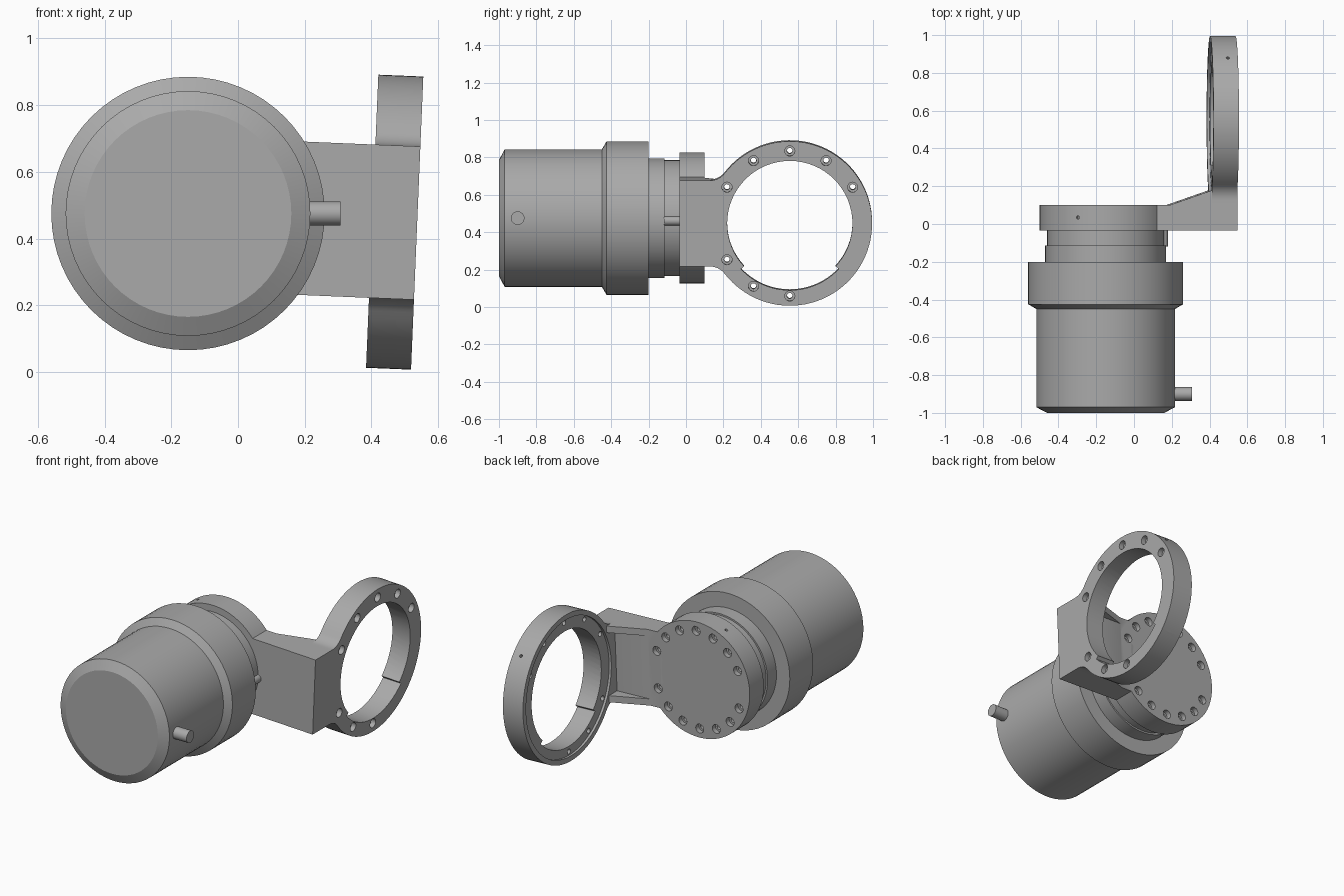
import bpy, bmesh, math
from mathutils import Vector, Matrix

if "Cube" in bpy.data.objects:
    bpy.data.objects.remove(bpy.data.objects["Cube"], do_unlink=True)

metal = bpy.data.materials.new("grey metal")
metal.use_nodes = True
GREY = (0.4, 0.4, 0.4, 1)
metal.diffuse_color = GREY
metal.node_tree.nodes["Principled BSDF"].inputs["Base Color"].default_value = GREY


def make_object(name, bm):
    bmesh.ops.recalc_face_normals(bm, faces=bm.faces)
    mesh = bpy.data.meshes.new(name)
    bm.to_mesh(mesh)
    bm.free()
    mesh.materials.append(metal)
    ob = bpy.data.objects.new(name, mesh)
    bpy.context.collection.objects.link(ob)
    return ob


def lathe(name, profile, center, axis, steps=64):
    """Turn (radius, height) points around an axis."""
    bm = bmesh.new()
    vs = [bm.verts.new((r, 0, h)) for r, h in profile]
    es = [bm.edges.new(p) for p in zip(vs, vs[1:])]
    bmesh.ops.spin(bm, geom=vs + es, cent=(0, 0, 0), axis=(0, 0, 1),
                   angle=math.tau, steps=steps)
    bmesh.ops.remove_doubles(bm, verts=bm.verts, dist=1e-5)
    turn = Vector(axis).to_track_quat('Z', 'Y').to_matrix().to_4x4()
    bm.transform(Matrix.Translation(center) @ turn)
    return make_object(name, bm)


def cylinder(name, r, lo, hi, center, axis, steps=64):
    return lathe(name, [(0, lo), (r, lo), (r, hi), (0, hi)], center, axis, steps)


def prism(name, points, lo, hi, axis):
    """Extrude a flat outline along the x or z axis."""
    place = {"x": lambda a, b: (lo, a, b), "z": lambda a, b: (a, b, lo)}[axis]
    bm = bmesh.new()
    face = bm.faces.new([bm.verts.new(place(*p)) for p in points])
    out = bmesh.ops.extrude_face_region(bm, geom=[face])["geom"]
    moved = [v for v in out if isinstance(v, bmesh.types.BMVert)]
    step = Vector((hi - lo, 0, 0)) if axis == "x" else Vector((0, 0, hi - lo))
    bmesh.ops.translate(bm, verts=moved, vec=step)
    return make_object(name, bm)


def combine(target, other, operation):
    mod = target.modifiers.new("combine", 'BOOLEAN')
    mod.operation, mod.solver, mod.object = operation, 'EXACT', other
    bpy.context.view_layer.objects.active = target
    bpy.ops.object.modifier_apply(modifier=mod.name)
    bpy.data.objects.remove(other, do_unlink=True)


def arc(cy, cz, r, start, end, n):
    angles = [start + (end - start) * i / n for i in range(n + 1)]
    return [(cy + r * math.cos(a), cz + r * math.sin(a)) for a in angles]


def smooth(ob):
    bpy.ops.object.select_all(action='DESELECT')
    ob.select_set(True)
    bpy.context.view_layer.objects.active = ob
    bpy.ops.object.shade_smooth_by_angle(angle=math.radians(25))


AXIS = Vector((-0.15, 0, 0.475))
FRONT, BACK = -0.035, 0.1          # flange and arm faces
X0, X1 = 0.553, 0.688              # ring faces, measured from the motor axis
RING_Y, RING_R, HALF, FILLET = 0.555, 0.44, 0.23, 0.1

# Motor housing with collar and neck
motor = lathe("motor_housing", [
    (0, -1), (0.31, -1), (0.367, -0.97), (0.367, -0.45), (0.41, -0.425),
    (0.41, -0.2), (0.32, -0.2), (0.32, -0.115), (0.31, -0.115),
    (0.31, -0.035), (0.24, -0.035), (0.24, -0.07), (0, -0.07)], AXIS, (0, 1, 0))
cable = cylinder("cable_stub", 0.036, 0.3, 0.458, AXIS + Vector((0, -0.9, 0)), (1, 0, 0), 32)
pin = cylinder("neck_pin", 0.025, -0.118, -0.034, AXIS + Vector((0.305, 0, -0.015)), (0, 1, 0), 24)

# Side plate: ring outline blended into the arm end
fy = RING_Y - math.sqrt((RING_R + FILLET) ** 2 - (HALF + FILLET) ** 2)
blend = math.atan2(HALF + FILLET, RING_Y - fy)
upper = [(FRONT, HALF)] + arc(fy, HALF + FILLET, FILLET, -math.pi / 2, -blend, 8)
upper += arc(RING_Y, 0, RING_R, math.pi - blend, 0, 36)[1:]
outline = upper + [(y, -z) for y, z in reversed(upper[:-1])]
link = prism("bracket_link", outline, X0, X1, "x")

# Arm, flange and gussets
arm = [(0.25, FRONT), (X1 - 0.01, FRONT), (X1 - 0.01, BACK), (0.25, BACK)]
combine(link, prism("arm", arm, -HALF, HALF, "z"), 'UNION')
combine(link, cylinder("flange", 0.35, FRONT, BACK, (0, 0, 0), (0, 1, 0)), 'UNION')
wedge = [(0.33, BACK - 0.01), (0.33, BACK), (X0 + 0.02, 0.185), (X0 + 0.02, BACK - 0.01)]
for lo, hi in ((HALF - 0.04, HALF), (-HALF, 0.04 - HALF)):
    combine(link, prism("gusset", wedge, lo, hi, "z"), 'UNION')

# Bores, shallow recess and lower relief of the ring
ring_center = (0, RING_Y, 0)
cuts = [
    cylinder("flange_bore", 0.24, -0.2, 0.2, (0, 0, 0), (0, 1, 0)),
    cylinder("ring_bore", 0.335, 0.4, 0.8, ring_center, (1, 0, 0)),
    cylinder("ring_recess", 0.41, X0 - 0.05, X0 + 0.015, ring_center, (1, 0, 0)),
    prism("ring_relief", [(RING_Y, 0)] + arc(RING_Y, 0, 0.357, math.radians(-137),
                                             math.radians(-43), 24), 0.4, 0.8, "x"),
]


def bolt_hole(center, axis, depth):
    return lathe("bolt_hole", [(0, -0.02), (0.027, -0.02), (0.027, 0.03), (0.015, 0.03),
                               (0.015, depth), (0, depth)], center, axis, 20)


# Bolt circles on the ring and the flange
for i in range(12):
    a = math.tau * i / 12
    if i % 6:
        p = (X1, RING_Y + 0.388 * math.cos(a), 0.388 * math.sin(a))
        cuts.append(bolt_hole(p, (-1, 0, 0), 0.2))
for i in range(16):
    a = math.tau * i / 16
    if i % 8:
        p = (0.295 * math.cos(a), BACK, 0.295 * math.sin(a))
        cuts.append(bolt_hole(p, (0, -1, 0), 0.09))

# Small dowel holes
for x, y, z, d in ((0.47, 0.035, HALF, (0, 0, 1)), (0.65, 0.035, HALF, (0, 0, 1)),
                   (-0.16, 0.035, 0.311, (-0.46, 0, 0.89)),
                   (0.635, 0.88, 0.297, (0, 0.74, 0.67)),
                   (0.635, 0.88, -0.297, (0, 0.74, -0.67))):
    cuts.append(cylinder("dowel_hole", 0.009, -0.02, 0.03, (x, y, z), d, 12))
for cut in cuts:
    combine(link, cut, 'DIFFERENCE')

link.location = AXIS
link.rotation_euler = (0, math.radians(2.4), 0)
for ob in (motor, cable, pin, link):
    smooth(ob)
